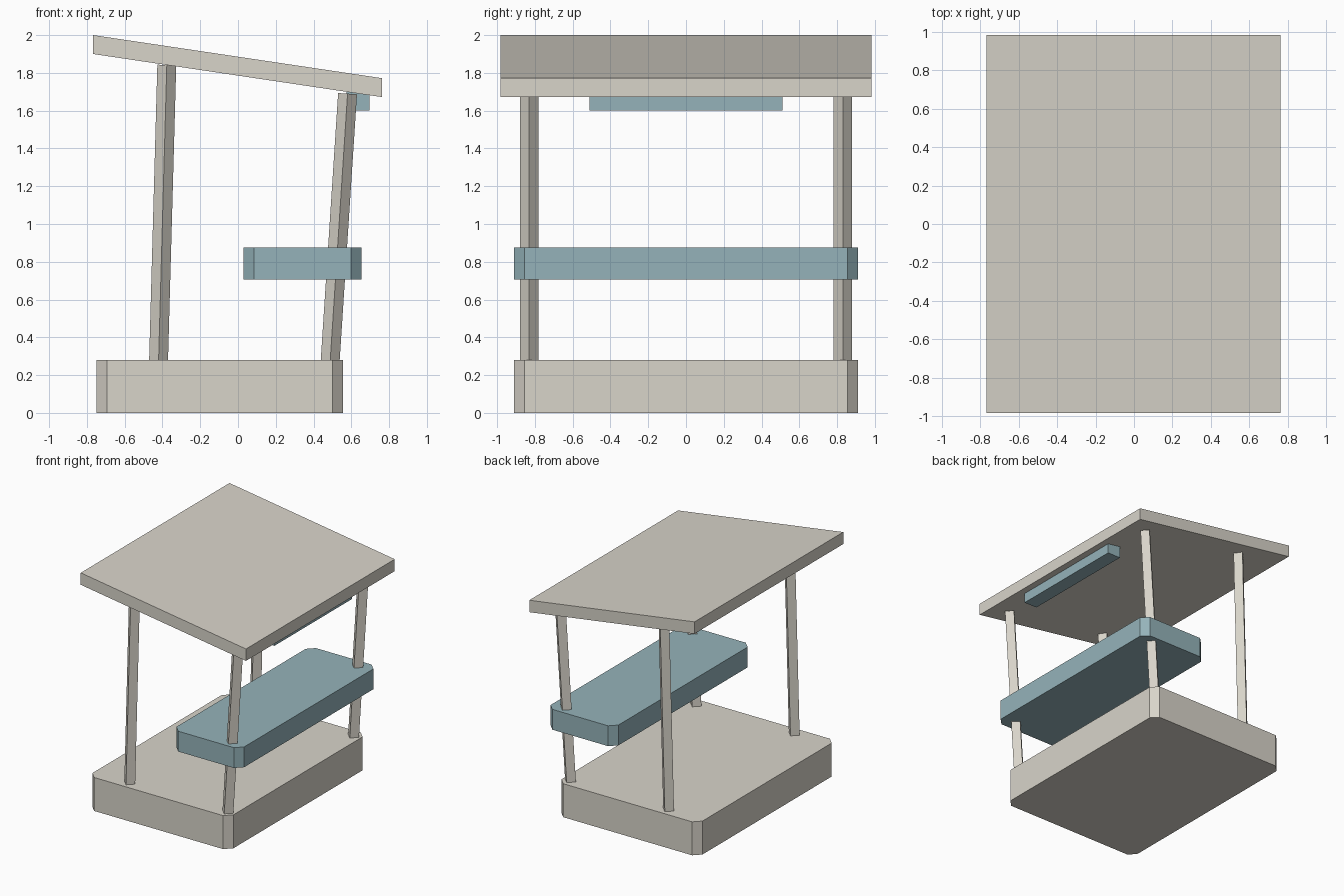
import bpy
import bmesh
from math import atan2
from mathutils import Matrix, Vector

cube = bpy.data.objects.get("Cube")
if cube:
    bpy.data.objects.remove(cube, do_unlink=True)


def make_material(name, color):
    mat = bpy.data.materials.new(name)
    mat.use_nodes = True
    mat.diffuse_color = color
    mat.node_tree.nodes["Principled BSDF"].inputs["Base Color"].default_value = color
    return mat


BEIGE = make_material("warm beige", (0.69, 0.66, 0.59, 1))
BLUE = make_material("dusty blue", (0.30, 0.45, 0.49, 1))


def add_object(name, bm, mat):
    bmesh.ops.recalc_face_normals(bm, faces=bm.faces)
    mesh = bpy.data.meshes.new(name)
    bm.to_mesh(mesh)
    bm.free()
    mesh.materials.append(mat)
    obj = bpy.data.objects.new(name, mesh)
    bpy.context.collection.objects.link(obj)
    return obj


def add_prism(name, profile, direction, mat):
    """Extrude a flat outline along a direction."""
    bm = bmesh.new()
    face = bm.faces.new([bm.verts.new(p) for p in profile])
    result = bmesh.ops.extrude_face_region(bm, geom=[face], use_keep_orig=True)
    moved = [v for v in result["geom"] if isinstance(v, bmesh.types.BMVert)]
    bmesh.ops.translate(bm, verts=moved, vec=direction)
    return add_object(name, bm, mat)


def add_slab(name, x0, x1, half_y, z0, z1, mat, cut=0):
    """Box with optionally chamfered vertical corners."""
    bm = bmesh.new()
    size = Vector((x1 - x0, 2 * half_y, z1 - z0))
    centre = Vector(((x0 + x1) / 2, 0, (z0 + z1) / 2))
    bmesh.ops.create_cube(bm, size=1, matrix=Matrix.Translation(centre) @ Matrix.Diagonal(size.to_4d()))
    if cut:
        upright = [e for e in bm.edges if abs(e.verts[0].co.z - e.verts[1].co.z) > 0.01]
        bmesh.ops.bevel(bm, geom=upright, offset=cut, offset_type='OFFSET',
                        segments=1, affect='EDGES')
    return add_object(name, bm, mat)


def add_post(name, bottom, top):
    """Leaning four-sided post set on its corners."""
    axis = top - bottom
    lean = Matrix.Rotation(atan2(axis.x, axis.z), 4, 'Y')
    bm = bmesh.new()
    bmesh.ops.create_cone(bm, cap_ends=True, segments=4, radius1=0.05, radius2=0.05,
                          depth=axis.length,
                          matrix=Matrix.Translation((bottom + top) / 2) @ lean)
    return add_object(name, bm, BEIGE)


# Base and counter
add_slab("base", -0.75, 0.555, 0.91, 0, 0.28, BEIGE, cut=0.056)
add_slab("counter", 0.028, 0.655, 0.91, 0.705, 0.875, BLUE, cut=0.056)

# Sloping roof with upright edges
roof = [(-0.767, 1.9), (0.762, 1.672), (0.762, 1.772), (-0.767, 2.0)]
add_prism("roof", [(x, -0.983, z) for x, z in roof], (0, 1.966, 0), BEIGE)

# Sign board under the low roof edge
add_slab("sign_board", 0.575, 0.695, 0.512, 1.6, 1.7, BLUE)

# Leaning posts, mirrored in y
for side, y in (("front", -0.83), ("back", 0.83)):
    add_post(side + "_tall_post", Vector((-0.421, y, 0.26)), Vector((-0.377, y, 1.842)))
    add_post(side + "_short_post", Vector((0.487, y, 0.26)), Vector((0.58, y, 1.69)))
